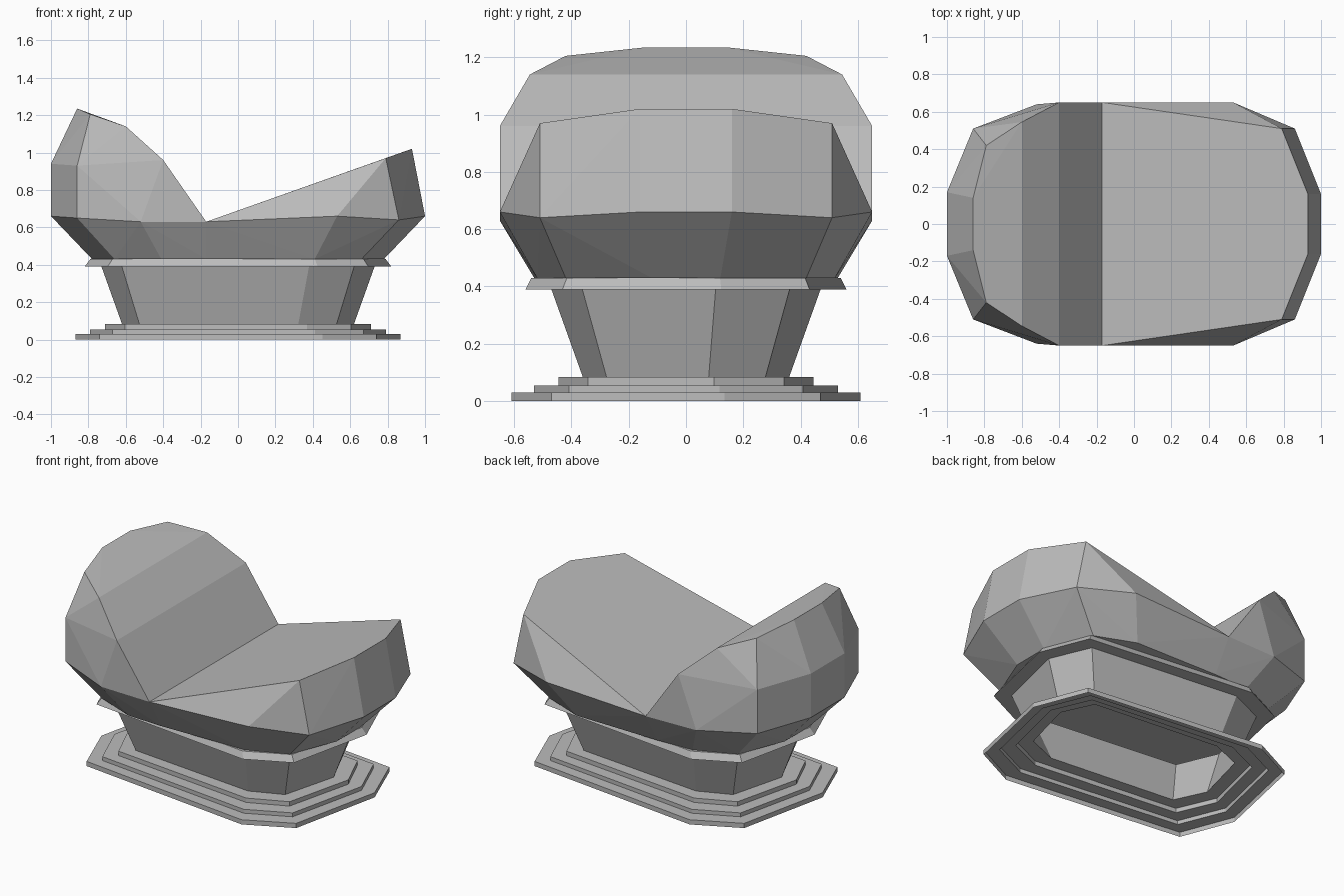
import bpy, bmesh

cube = bpy.data.objects.get("Cube")
if cube:
    bpy.data.objects.remove(cube)

stone = bpy.data.materials.new("grey_stone")
stone.use_nodes = True
stone.diffuse_color = (0.5, 0.5, 0.5, 1)
stone.node_tree.nodes["Principled BSDF"].inputs["Base Color"].default_value = (0.5, 0.5, 0.5, 1)


def finish(name, bm):
    """Turn a bmesh into a flat shaded stone object."""
    bmesh.ops.recalc_face_normals(bm, faces=bm.faces)
    mesh = bpy.data.meshes.new(name)
    bm.to_mesh(mesh)
    bm.free()
    mesh.materials.append(stone)
    obj = bpy.data.objects.new(name, mesh)
    bpy.context.collection.objects.link(obj)
    return obj


def octagon(bm, rx, ry, z):
    """Skewed octagon with half-turn symmetry."""
    half = [(1, 0.22), (0.85, 0.77), (-0.52, 1), (-0.85, 0.77)]
    outline = half + [(-x, -y) for x, y in half]
    return [bm.verts.new((x * rx, y * ry, z)) for x, y in outline]


def hull(bm, points):
    """Convex lump from points mirrored front to back."""
    verts = [bm.verts.new((x, side * y, z)) for x, y, z in points for side in (-1, 1)]
    result = bmesh.ops.convex_hull(bm, input=verts)
    loose = {e for e in result["geom_interior"] + result["geom_unused"]
             if isinstance(e, bmesh.types.BMVert)}
    bmesh.ops.delete(bm, geom=list(loose), context="VERTS")


# Pedestal: stepped foot, flared column and lip, hollow underneath
bm = bmesh.new()
profile = [(0.87, 0.61, 0), (0.87, 0.61, 0.03), (0.79, 0.53, 0.03), (0.79, 0.53, 0.055),
           (0.71, 0.445, 0.055), (0.71, 0.445, 0.083), (0.62, 0.36, 0.083),
           (0.73, 0.47, 0.39), (0.82, 0.56, 0.39), (0.79, 0.54, 0.43)]
rings = [octagon(bm, *row) for row in profile]
for low, high in zip(rings, rings[1:]):
    for i in range(len(low)):
        j = (i + 1) % len(low)
        bm.faces.new((low[i], low[j], high[j], high[i]))
bm.faces.new(rings[-1])
finish("pedestal", bm)

# Boulder: tall and low lobes meeting in a straight valley
VALLEY = -0.17
seam = [(VALLEY, 0.65, 0.63), (VALLEY, 0.53, 0.43)]
tall_lobe = [(-0.41, 0.52, 0.43), (-0.66, 0.42, 0.43), (-0.78, 0.12, 0.43),
             (-1, 0.17, 0.66), (-1, 0.17, 0.94), (-0.86, 0.51, 0.65), (-0.86, 0.51, 0.93),
             (-0.52, 0.64, 0.63), (-0.4, 0.65, 0.96), (-0.6, 0.545, 1.14),
             (-0.79, 0.42, 1.205), (-0.86, 0.14, 1.235)]
low_lobe = [(0.41, 0.52, 0.43), (0.66, 0.42, 0.43), (0.78, 0.12, 0.43),
            (1, 0.16, 0.66), (0.86, 0.51, 0.64), (0.53, 0.65, 0.66), (0.18, 0.64, 0.63),
            (0.79, 0.51, 0.97), (0.93, 0.16, 1.02)]
bm = bmesh.new()
hull(bm, seam + tall_lobe)
hull(bm, seam + low_lobe)
inner = [f for f in bm.faces if all(abs(v.co.x - VALLEY) < 0.001 for v in f.verts)]
bmesh.ops.delete(bm, geom=inner, context="FACES")
bmesh.ops.remove_doubles(bm, verts=bm.verts, dist=0.001)
finish("split_boulder", bm)
